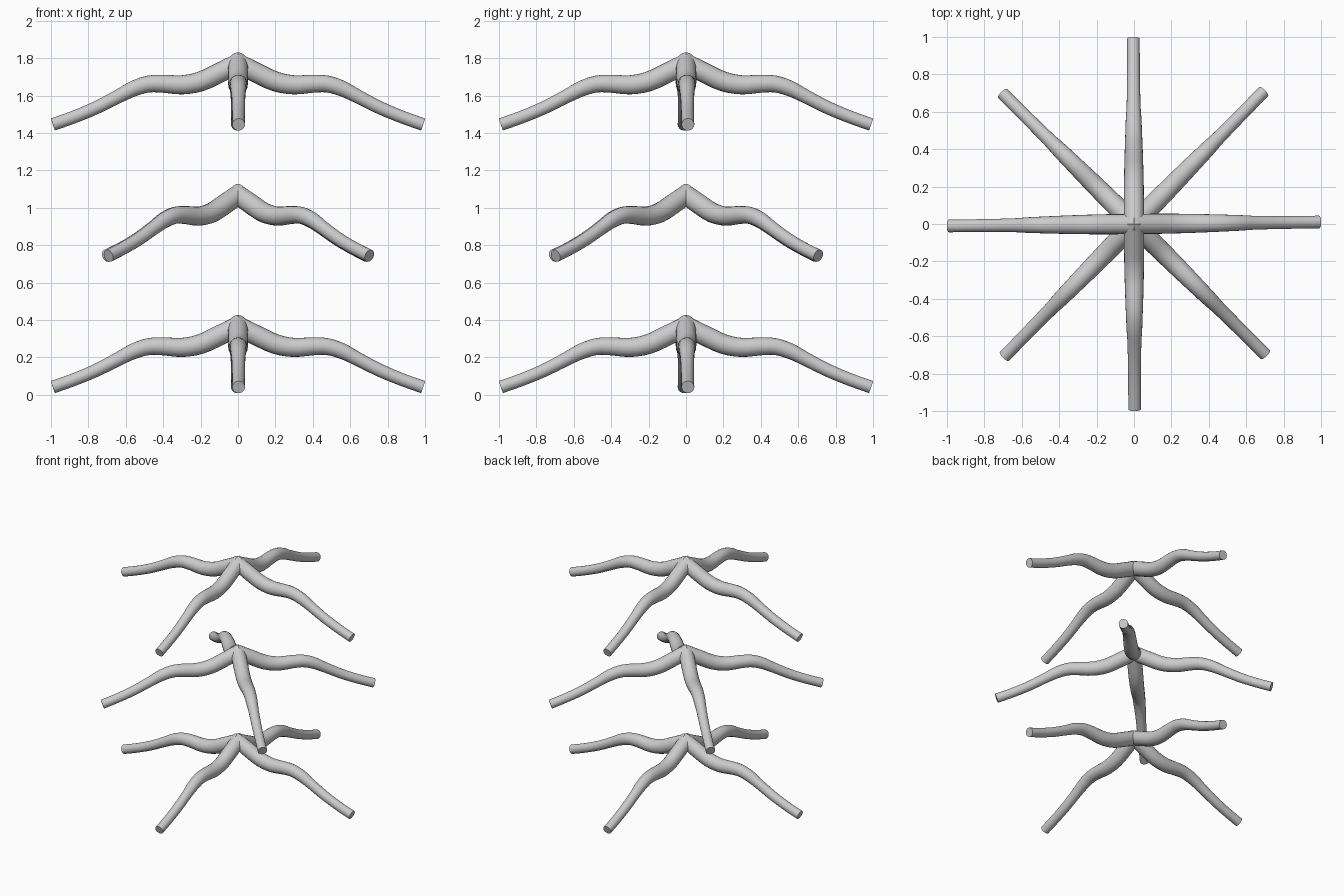
import bpy, bmesh, math
from mathutils import Vector

cube = bpy.data.objects.get("Cube")
if cube:
    bpy.data.objects.remove(cube, do_unlink=True)

# Half-branch centreline: distance from hub, height, radius
PATH = [(0, .367, .053), (.1, .317, .054), (.2, .271, .053), (.3, .253, .051),
        (.4, .259, .048), (.48, .257, .045), (.56, .232, .042), (.64, .191, .037),
        (.76, .13, .035), (.88, .08, .034), (.99, .041, .034)]
SIDES = 20
STEPS = 3
PITCH = .702


def spline(points):
    """Smooth interpolation through the path points."""
    pts = [Vector(p) for p in points]
    pts = [2 * pts[0] - pts[1]] + pts + [2 * pts[-1] - pts[-2]]
    out = []
    for a, b, c, d in zip(pts, pts[1:], pts[2:], pts[3:]):
        for i in range(STEPS):
            t = i / STEPS
            out.append(b + (c - a) * t / 2 + (2 * a - 5 * b + 4 * c - d) * t**2 / 2
                       + (3 * b - a - 3 * c + d) * t**3 / 2)
    return out + [pts[-2]]


def branch_mesh():
    """Tapered tube from the hub outwards, cut vertically at the hub."""
    bm = bmesh.new()
    samples = spline(PATH)
    rings = []
    for i, (x, z, r) in enumerate(samples):
        before, after = samples[max(i - 1, 0)], samples[min(i + 1, len(samples) - 1)]
        slope = math.atan2(after.y - before.y, after.x - before.x)
        if i == 0:
            up = Vector((0, 0, 1 / math.cos(slope)))
        else:
            up = Vector((-math.sin(slope), 0, math.cos(slope)))
        ring = []
        for k in range(SIDES):
            a = math.tau * k / SIDES
            offset = up * math.cos(a) + Vector((0, math.sin(a), 0))
            ring.append(bm.verts.new(Vector((x, 0, z)) + offset * r))
        rings.append(ring)
    for lo, hi in zip(rings, rings[1:]):
        for k in range(SIDES):
            n = (k + 1) % SIDES
            bm.faces.new((lo[k], lo[n], hi[n], hi[k]))
    bm.faces.new(rings[-1])
    bmesh.ops.recalc_face_normals(bm, faces=bm.faces)
    mesh = bpy.data.meshes.new("branch")
    bm.to_mesh(mesh)
    bm.free()
    return mesh


mesh = branch_mesh()

# Three tiers of two crossing branches, the middle tier turned diagonally
for tier, turn in (("lower", 0), ("middle", 45), ("upper", 0)):
    level = ("lower", "middle", "upper").index(tier)
    for name, angle in (("first", .6), ("second", 90.2)):
        obj = bpy.data.objects.new(f"{tier}_{name}_branch", mesh.copy())
        bpy.context.collection.objects.link(obj)
        obj.location.z = PITCH * level
        obj.rotation_euler.z = math.radians(angle + turn)
        mirror = obj.modifiers.new("mirror", 'MIRROR')
        mirror.use_clip = True
        bpy.ops.object.select_all(action='DESELECT')
        obj.select_set(True)
        bpy.context.view_layer.objects.active = obj
        bpy.ops.object.modifier_apply(modifier="mirror")
        bpy.ops.object.shade_smooth_by_angle(angle=math.radians(35))
